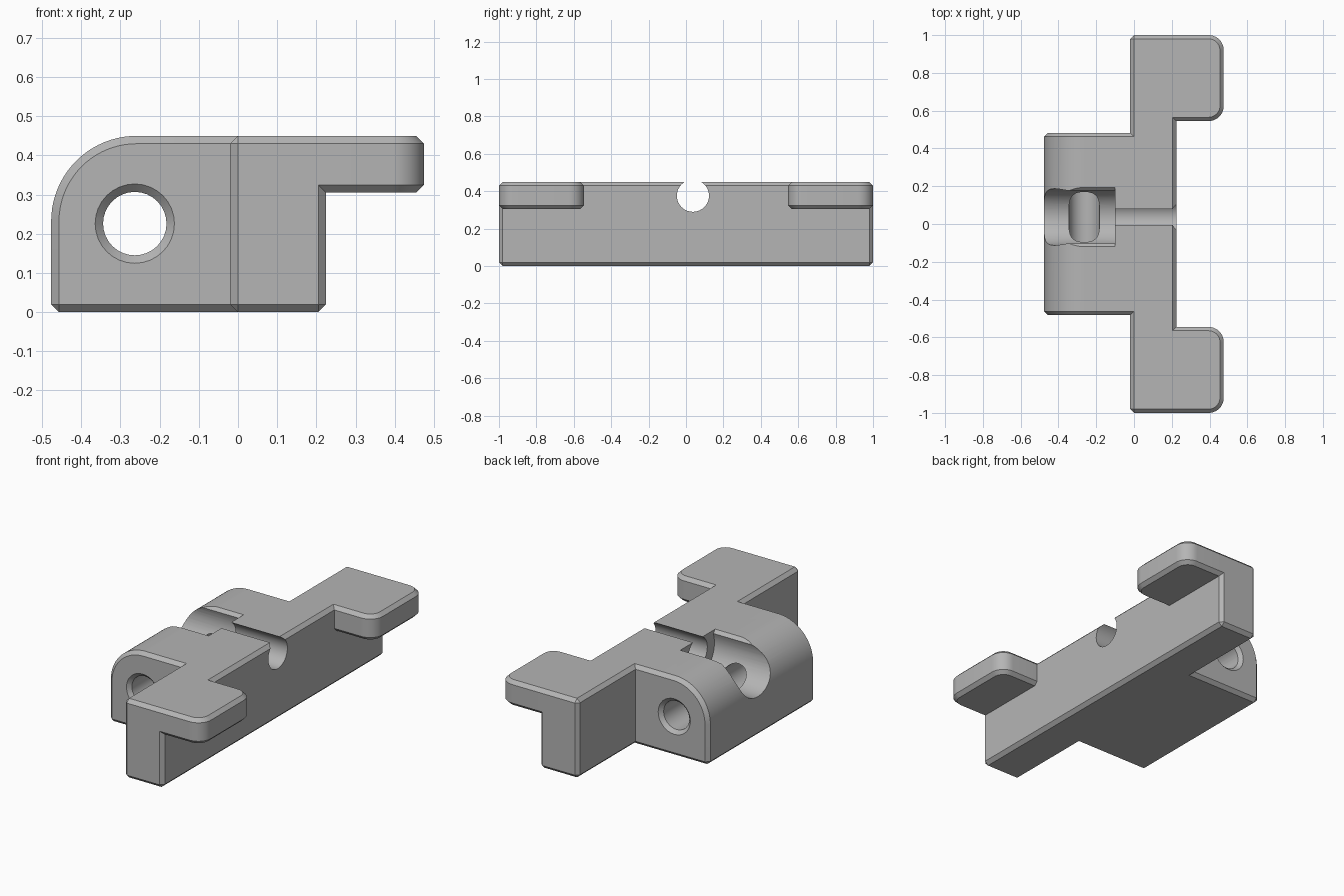
import bpy
import bmesh
from math import cos, sin, radians

if "Cube" in bpy.data.objects:
    bpy.data.objects.remove(bpy.data.objects["Cube"], do_unlink=True)

CHAMFER = 0.02
HEIGHT = 0.45
SLOT_Y, SLOT_Z = 0.037, 0.376      # axis of the cable slot and pocket
PIN_X, PIN_Z = -0.2635, 0.226      # axis of the pin hole

grey = bpy.data.materials.new("grey")
grey.use_nodes = True
colour = (0.46, 0.46, 0.46, 1)
grey.diffuse_color = colour
grey.node_tree.nodes["Principled BSDF"].inputs["Base Color"].default_value = colour


def arc(cx, cy, r, start, end, steps):
    angles = [radians(start + (end - start) * i / steps) for i in range(steps + 1)]
    return [(cx + r * cos(a), cy + r * sin(a)) for a in angles]


def rect(a, b, c, d):
    return [(a, c), (b, c), (b, d), (a, d)]


def prism(name, profile, axis, lo, hi, chamfer=0):
    """Extrude a 2D profile along an axis, chamfering its sharp edges."""
    place = {"X": lambda u, v, t: (t, u, v),
             "Y": lambda u, v, t: (u, t, v),
             "Z": lambda u, v, t: (u, v, t)}[axis]
    bm = bmesh.new()
    rings = [[bm.verts.new(place(u, v, t)) for u, v in profile] for t in (lo, hi)]
    for ring in rings:
        bm.faces.new(ring)
    n = len(profile)
    for i in range(n):
        j = (i + 1) % n
        bm.faces.new((rings[0][i], rings[0][j], rings[1][j], rings[1][i]))
    bmesh.ops.recalc_face_normals(bm, faces=bm.faces)
    if chamfer:
        sharp = [e for e in bm.edges if e.calc_face_angle(0) > 0.5]
        bmesh.ops.bevel(bm, geom=sharp, offset=chamfer, segments=1,
                        affect='EDGES', clamp_overlap=False)
    return finish(name, bm)


def finish(name, bm):
    mesh = bpy.data.meshes.new(name)
    bm.to_mesh(mesh)
    bm.free()
    mesh.materials.append(grey)
    obj = bpy.data.objects.new(name, mesh)
    bpy.context.collection.objects.link(obj)
    return obj


def combine(target, tool, operation):
    mod = target.modifiers.new(operation.lower(), 'BOOLEAN')
    mod.operation, mod.solver, mod.object = operation, 'EXACT', tool
    bpy.context.view_layer.objects.active = target
    bpy.ops.object.modifier_apply(modifier=mod.name)
    bpy.data.objects.remove(tool, do_unlink=True)


# Long upright bar
bracket = prism("hinge_bracket", rect(-0.02, 0.225, -1, 1), "Z", 0, HEIGHT, CHAMFER)

# Hinge block with its rounded upper edge
r = 0.218
side = [(0.1, 0), (0.1, HEIGHT)]
side += arc(-0.477 + r, HEIGHT - r, r, 90, 180, 20) + [(-0.477, 0)]
combine(bracket, prism("hinge_block", side, "Y", -0.482, 0.482, CHAMFER), 'UNION')

# Overhanging tabs at both ends
for s in (-1, 1):
    r = 0.08
    plan = [(0.05, 0.545)] + arc(0.475 - r, 0.545 + r, r, -90, 0, 10)
    plan += arc(0.475 - r, 1 - r, r, 0, 90, 10) + [(0.05, 1)]
    plan = [(x, s * y) for x, y in plan]
    combine(bracket, prism("end_tab", plan, "Z", 0.305, HEIGHT, CHAMFER), 'UNION')

# Narrow cable slot through the bar
slot = arc(SLOT_Y, SLOT_Z, 0.086, 0, 348.75, 31)
combine(bracket, prism("slot_cutter", slot, "X", -0.15, 0.3), 'DIFFERENCE')

# Round-bottomed pocket with a flared rim
pocket = [(SLOT_Y - 0.2, 0.492)] + arc(SLOT_Y, SLOT_Z, 0.15, 158, 382, 32)
pocket += [(SLOT_Y + 0.2, 0.492)]
combine(bracket, prism("pocket_cutter", pocket, "X", -0.6, -0.1), 'DIFFERENCE')

# Pin hole with countersunk ends
hole = arc(PIN_X, PIN_Z, 0.081, 0, 348.75, 31)
combine(bracket, prism("pin_cutter", hole, "Y", -0.6, 0.6), 'DIFFERENCE')
for s in (-1, 1):
    sink = prism("countersink_cutter", hole, "Y", 0.462 * s, 0.502 * s)
    for v in sink.data.vertices:
        if abs(v.co.y) > 0.48:
            v.co.x = PIN_X + (v.co.x - PIN_X) * 1.5
            v.co.z = PIN_Z + (v.co.z - PIN_Z) * 1.5
    combine(bracket, sink, 'DIFFERENCE')

# Smooth the curved walls, keep chamfers crisp
bpy.ops.object.select_all(action='DESELECT')
bracket.select_set(True)
bpy.context.view_layer.objects.active = bracket
bpy.ops.object.shade_smooth_by_angle(angle=radians(25))
